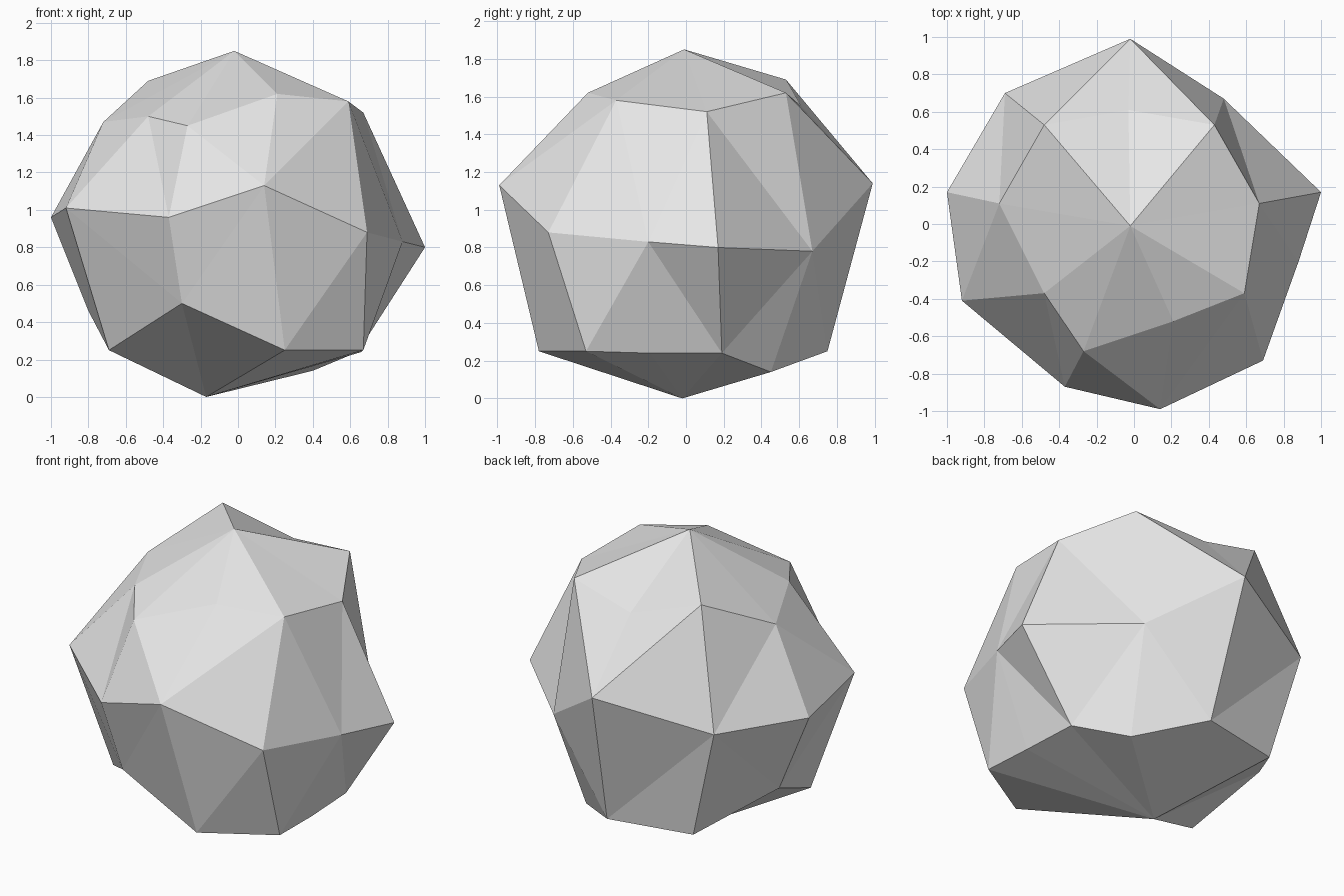
import bpy
import bmesh

# Remove the default cube only
default_cube = bpy.data.objects.get("Cube")
if default_cube:
    bpy.data.objects.remove(default_cube, do_unlink=True)


def make_material(name, color):
    material = bpy.data.materials.new(name)
    material.use_nodes = True
    material.diffuse_color = color
    for node in material.node_tree.nodes:
        if node.type == "BSDF_PRINCIPLED":
            node.inputs["Base Color"].default_value = color
    return material


# Chiselled rings, each listed clockwise from the back
shoulder_ring = [
    (-.03, .61, 1.55), (.43, .53, 1.62), (.67, .11, 1.52), (.63, -.13, 1.55),
    (.59, -.37, 1.58), (.21, -.52, 1.62), (-.27, -.68, 1.45),
    (-.48, -.37, 1.5), (-.72, .11, 1.47), (-.48, .53, 1.69),
]
waist_ring = [
    (-.02, .99, 1.14), (.48, .67, .78), (1, .17, .8), (.88, -.2, .83),
    (.69, -.73, .88), (.14, -.99, 1.13), (-.37, -.87, .96),
    (-.92, -.41, 1.01), (-1, .17, .96), (-.69, .7, .97),
]
foot_ring = [
    (.04, .75, .25), (.4, .45, .14), (.64, .19, .24), (.66, -.19, .24),
    (.67, -.53, .25), (.25, -.78, .25), (-.3, -.75, .5),
    (-.69, -.29, .25), (-.8, .19, .46), (-.5, .64, .25),
]
peak = (-.02, -.01, 1.85)
base_point = (-.17, -.02, 0)


def build_boulder(name, top, rings, bottom, material):
    bm = bmesh.new()
    top_vert = bm.verts.new(top)
    bottom_vert = bm.verts.new(bottom)
    loops = [[bm.verts.new(point) for point in ring] for ring in rings]
    count = len(loops[0])

    # Fans close both ends and quads bridge neighbouring rings
    for i in range(count):
        j = (i + 1) % count
        bm.faces.new((top_vert, loops[0][i], loops[0][j]))
        bm.faces.new((bottom_vert, loops[-1][j], loops[-1][i]))
        for upper, lower in zip(loops, loops[1:]):
            bm.faces.new((upper[i], lower[i], lower[j], upper[j]))

    # Split the bent quads into crisp flat facets
    bmesh.ops.triangulate(bm, faces=bm.faces[:], quad_method="SHORT_EDGE")
    bmesh.ops.recalc_face_normals(bm, faces=bm.faces[:])
    for face in bm.faces:
        face.smooth = False

    mesh = bpy.data.meshes.new(name)
    bm.to_mesh(mesh)
    bm.free()
    mesh.materials.append(material)
    boulder = bpy.data.objects.new(name, mesh)
    bpy.context.collection.objects.link(boulder)
    return boulder


stone_grey = make_material("stone_grey", (.8, .8, .8, 1))
build_boulder("boulder", peak, [shoulder_ring, waist_ring, foot_ring],
              base_point, stone_grey)
